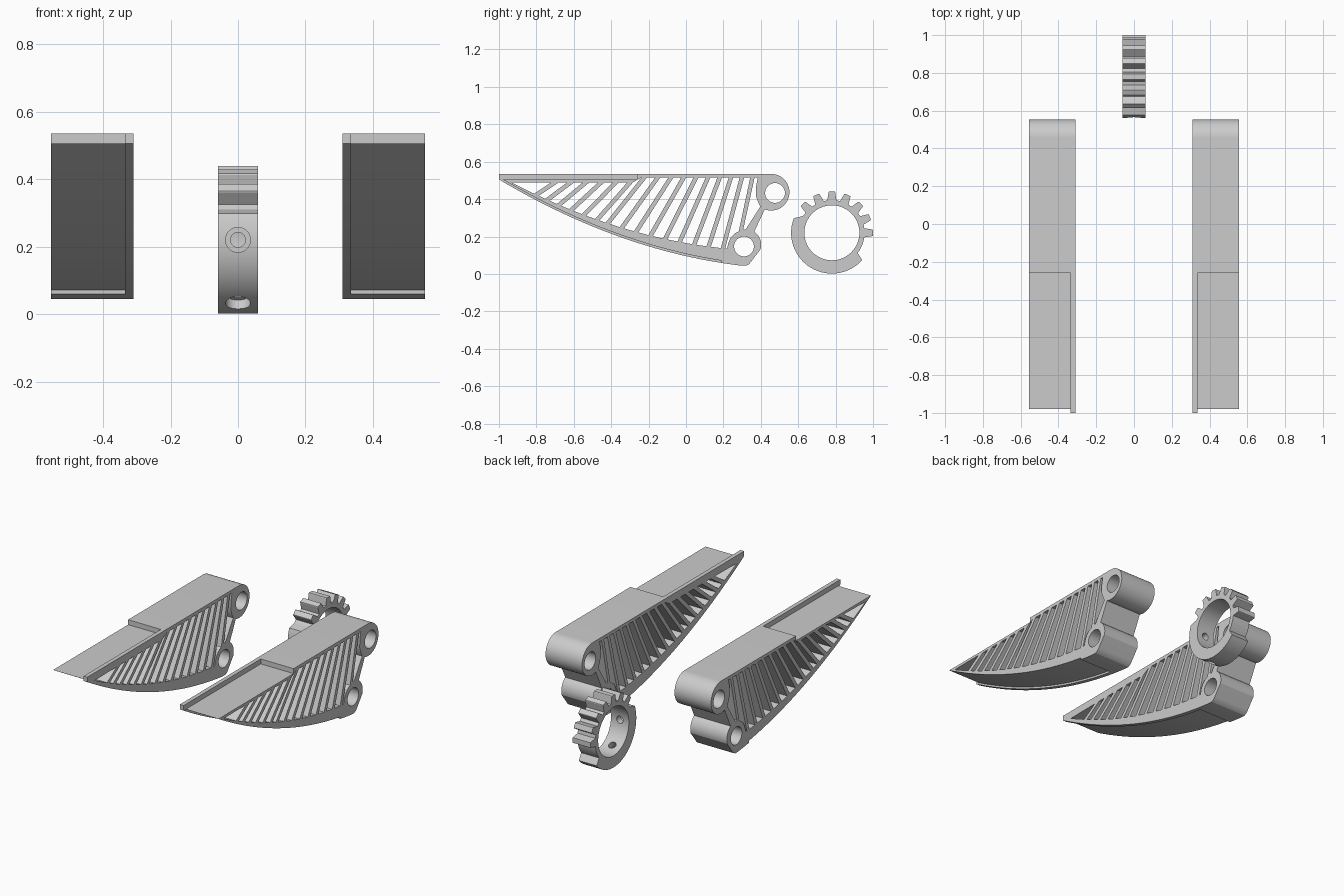
import bpy, bmesh, math
from mathutils import Matrix

if "Cube" in bpy.data.objects:
    bpy.data.objects.remove(bpy.data.objects["Cube"])

# local (x, y, z) -> world (y, z, x)
TO_SIDE = Matrix(((0, 0, 1, 0), (1, 0, 0, 0), (0, 1, 0, 0), (0, 0, 0, 1)))


def arc(cy, cz, r, a0, a1, n):
    return [(cy + r * math.cos(math.radians(a0 + (a1 - a0) * i / n)),
             cz + r * math.sin(math.radians(a0 + (a1 - a0) * i / n))) for i in range(n + 1)]


def circle(cy, cz, r, n=48):
    return arc(cy, cz, r, 0, 360, n)[:-1]


def add_object(name, mesh):
    ob = bpy.data.objects.new(name, mesh)
    bpy.context.collection.objects.link(ob)
    return ob


def baked(ob):
    bpy.context.view_layer.update()
    dg = bpy.context.evaluated_depsgraph_get()
    return bpy.data.meshes.new_from_object(ob.evaluated_get(dg))


def plate(name, loops, x0, x1):
    """Extrude side-view (y, z) loops (outline plus holes) from x0 to x1."""
    cu = bpy.data.curves.new(name + "_profile", 'CURVE')
    cu.dimensions, cu.fill_mode = '2D', 'BOTH'
    cu.extrude = (x1 - x0) / 2
    for pts in loops:
        s = cu.splines.new('POLY')
        s.points.add(len(pts) - 1)
        for p, (y, z) in zip(s.points, pts):
            p.co = (y, z, 0, 1)
        s.use_cyclic_u = True
    tmp = add_object(name + "_tmp", cu)
    me = baked(tmp)
    bpy.data.objects.remove(tmp)
    me.transform(Matrix.Translation(((x0 + x1) / 2, 0, 0)) @ TO_SIDE)
    bm = bmesh.new()
    bm.from_mesh(me)
    bmesh.ops.remove_doubles(bm, verts=bm.verts, dist=1e-5)
    bmesh.ops.recalc_face_normals(bm, faces=bm.faces)
    bm.to_mesh(me)
    bm.free()
    return add_object(name, me)


def cut(ob, cutters):
    for c in cutters:
        m = ob.modifiers.new("cut", 'BOOLEAN')
        m.operation, m.solver, m.object = 'DIFFERENCE', 'EXACT', c
    me = baked(ob)
    ob.modifiers.clear()
    ob.data = me
    for c in cutters:
        bpy.data.objects.remove(c)


def smooth(ob):
    bpy.ops.object.select_all(action='DESELECT')
    ob.select_set(True)
    bpy.context.view_layer.objects.active = ob
    bpy.ops.object.shade_smooth_by_angle(angle=math.radians(25))


# --- jaw profile curves
def belly(y):
    return 0.505 - 0.4944 * (y + 1) + 0.1838 * (y + 1) * (y + 0.46)


def window_floor(y):
    z = belly(y) + 0.02 + 0.05 * (y + 1)
    d = 0.085 ** 2 - (y - 0.31) ** 2
    return max(z, 0.147 + math.sqrt(d)) if d > 0 else z


def window_top(y):
    return 0.515 if y > -0.27 else 0.49


def drop(y, ang):
    """Follow a slat edge down from the top rail to the belly."""
    z = window_top(y)
    while z > window_floor(y):
        y -= 0.001 * math.sin(ang)
        z -= 0.001 * math.cos(ang)
    return y


def floor_run(y0, y1, n=8):
    ys = [y0 + (y1 - y0) * i / n for i in range(n + 1)]
    return [(y, window_floor(y)) for y in ys]


outline = [(-1 + 1.29 * i / 40, belly(-1 + 1.29 * i / 40)) for i in range(41)]
outline += [(0.32, 0.044), (0.338, 0.053), (0.35, 0.068)]
outline += arc(0.315, 0.155, 0.087, -15, 55, 12)
outline += arc(0.455, 0.437, 0.098, -110, 90, 32)
outline += [(-1, 0.535)]

# --- fan of slats: windows lie between neighbouring slats
N = 16
slats = []
for i in range(N):
    t = i / (N - 1)
    slats.append((0.355 - 0.83 * t - 0.225 * t * t, math.radians(12 + 44 * t)))
windows = []
for i in range(N - 1):
    (ya, aa), (yb, ab) = slats[i], slats[i + 1]
    r = ya - 0.0115 / math.cos(aa)
    l = yb + 0.0115 / math.cos(ab)
    windows.append([(r, window_top(r)), (l, window_top(l))] + floor_run(drop(l, ab), drop(r, aa)))
# end windows: beside the pivots, and at the tip
y0, a0 = slats[0]
e = y0 + 0.0115
windows.append([(e, 0.515), (e - 0.06, 0.24), (0.318, 0.236), (0.397, 0.36), (0.385, 0.385),
                (0.373, 0.42), (0.375, 0.47), (0.384, 0.515)])
yl, al = slats[-1]
l = yl - 0.0115 / math.cos(al)
tip = -1.0
while window_floor(tip) > 0.488:
    tip += 0.002
windows.append([(l, 0.49)] + floor_run(tip, drop(l, al)))
pivots = [circle(0.476, 0.433, 0.053), circle(0.31, 0.147, 0.053)]

# --- right jaw with recessed outer edge, leaving a thin inner lip
jaw = plate("right_jaw", [outline] + windows + pivots, 0.31, 0.555)
top_cut = plate("top_cut", [[(-1.1, 0.505), (-0.26, 0.505), (-0.26, 0.6), (-1.1, 0.6)]], 0.335, 0.6)
ys = [-1.05 + 1.24 * i / 40 for i in range(41)]
low_cut = plate("low_cut", [[(y, belly(y) + 0.012) for y in ys] +
                            [(y, belly(y) - 0.1) for y in reversed(ys)]], 0.335, 0.6)
cut(jaw, [top_cut, low_cut])

# --- left jaw mirrored
me = jaw.data.copy()
me.transform(Matrix.Scale(-1, 4, (1, 0, 0)))
me.flip_normals()
left = add_object("left_jaw", me)

# --- partial gear ring
CY, CZ = 0.78, 0.22
rim = arc(CY, CZ, 0.218, 159, 318, 48)


def polar(a, r):
    a = math.radians(a)
    return (CY + r * math.cos(a), CZ + r * math.sin(a))


rim += arc(CY, CZ, 0.175, 322, 350, 6)
for k in range(7):
    a = 22.5 * k
    rim += [polar(a - 8, 0.175), polar(a - 4.7, 0.217), polar(a - 4, 0.22),
            polar(a + 4, 0.22), polar(a + 4.7, 0.217), polar(a + 8, 0.175)]
rim += [polar(150, 0.179)]
gear = plate("gear_ring", [rim, circle(CY, CZ, 0.147, 64)], -0.06, 0.06)


# --- stepped screw holes in the gear ring
def drill(angle, r, d0, d1):
    bm = bmesh.new()
    bmesh.ops.create_cone(bm, cap_ends=True, segments=32, radius1=r, radius2=r, depth=d1 - d0)
    a = math.radians(angle)
    bm.transform(Matrix.Translation((0, CY, CZ)) @ Matrix.Rotation(a, 4, 'X') @
                 Matrix.Translation((0, (d0 + d1) / 2, 0)) @ Matrix.Rotation(math.pi / 2, 4, 'X'))
    bmesh.ops.recalc_face_normals(bm, faces=bm.faces)
    me = bpy.data.meshes.new("drill")
    bm.to_mesh(me)
    bm.free()
    return add_object("drill", me)


cut(gear, [drill(a, r, d, 0.3) for a in (180, 240) for r, d in ((0.022, 0.1), (0.037, 0.185))])

for ob in (jaw, left, gear):
    smooth(ob)
